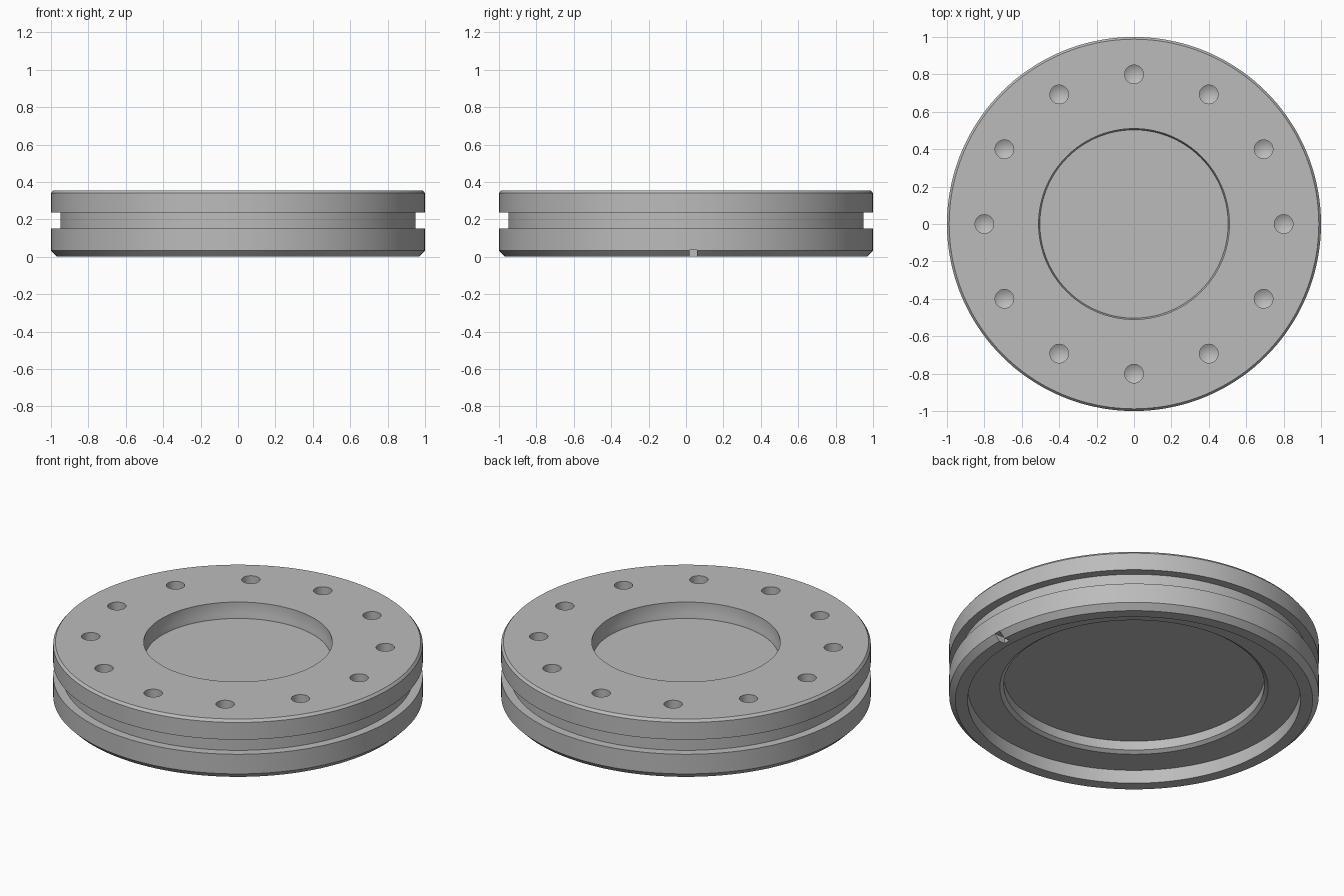
import bpy
import bmesh
from math import cos, sin, radians, tau
from mathutils import Matrix

default = bpy.data.objects.get("Cube")
if default:
    bpy.data.objects.remove(default, do_unlink=True)

# Single plain grey material
grey = bpy.data.materials.new("plain_grey")
grey.use_nodes = True
colour = (0.5, 0.5, 0.5, 1)
grey.diffuse_color = colour
grey.node_tree.nodes["Principled BSDF"].inputs["Base Color"].default_value = colour


def finish(name, bm):
    bmesh.ops.recalc_face_normals(bm, faces=bm.faces)
    mesh = bpy.data.meshes.new(name)
    bm.to_mesh(mesh)
    bm.free()
    mesh.materials.append(grey)
    obj = bpy.data.objects.new(name, mesh)
    bpy.context.collection.objects.link(obj)
    return obj


def lathe(bm, profile, steps, centre=(0, 0)):
    """Revolve (radius, height) points, from axis to axis, about a vertical line."""
    x, y = centre
    verts = [bm.verts.new((x + r, y, z)) for r, z in profile]
    edges = [bm.edges.new(pair) for pair in zip(verts, verts[1:])]
    made = bmesh.ops.spin(bm, geom=verts + edges, cent=(x, y, 0), axis=(0, 0, 1),
                          angle=tau, steps=steps, use_duplicate=False)
    bmesh.ops.remove_doubles(bm, verts=bm.verts, dist=0.0001)


# Flange body: underside steps, lower lip, groove, upper lip, top recess
bm = bmesh.new()
lathe(bm, [(0, 0.15), (0.705, 0.15), (0.705, 0.095), (0.726, 0.08),
           (0.9, 0.08), (0.9, 0), (0.967, 0), (1, 0.033),
           (1, 0.15), (0.95, 0.15), (0.95, 0.237), (1, 0.237),
           (1, 0.34), (0.988, 0.355), (0.51, 0.355),
           (0.51, 0.285), (0.503, 0.265), (0.503, 0.26), (0, 0.26)], 144)
flange = finish("flange_body", bm)

# Cutters: twelve blind holes with drilled conical ends
bm = bmesh.new()
for i in range(12):
    a = i * tau / 12
    lathe(bm, [(0, 0.18), (0.05, 0.21), (0.05, 0.4), (0, 0.4)], 32,
          (0.8 * cos(a), 0.8 * sin(a)))
holes = finish("bolt_hole_cutter", bm)

# Cutter: small slot in the lower edge
bm = bmesh.new()
bmesh.ops.create_cube(bm, size=1, matrix=Matrix.Translation((0.98, 0.04, 0.005))
                      @ Matrix.Diagonal((0.1, 0.04, 0.06, 1)))
slot = finish("edge_slot_cutter", bm)

bpy.context.view_layer.objects.active = flange
flange.select_set(True)
for cutter in (holes, slot):
    cutter.hide_render = True
    mod = flange.modifiers.new(cutter.name, "BOOLEAN")
    mod.operation = "DIFFERENCE"
    mod.solver = "EXACT"
    mod.object = cutter
    bpy.ops.object.modifier_apply(modifier=mod.name)
    bpy.data.objects.remove(cutter, do_unlink=True)

bpy.ops.object.shade_smooth_by_angle(angle=radians(25))
